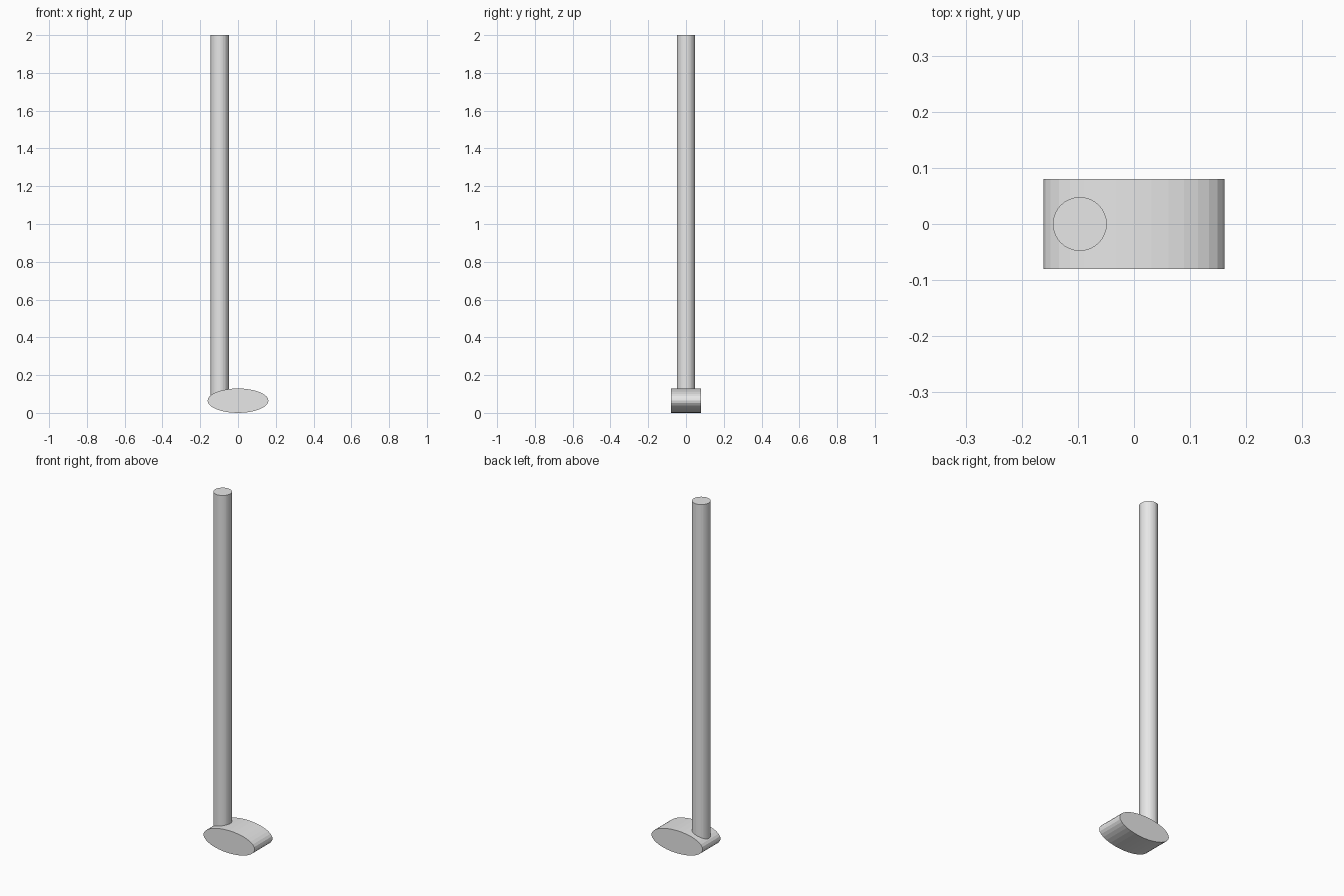
import bpy, math

if "Cube" in bpy.data.objects:
    bpy.data.objects.remove(bpy.data.objects["Cube"])

grey = bpy.data.materials.new("light grey")
grey.diffuse_color = (0.8, 0.8, 0.8, 1)
grey.use_nodes = True
grey.node_tree.nodes["Principled BSDF"].inputs["Base Color"].default_value = grey.diffuse_color


def cylinder(name, radius, depth, loc, rot=(0, 0, 0), scale=(1, 1, 1)):
    bpy.ops.mesh.primitive_cylinder_add(vertices=32, radius=radius, depth=depth,
                                        location=loc, rotation=rot)
    ob = bpy.context.object
    ob.name = name
    ob.scale = scale
    ob.data.materials.append(grey)
    bpy.ops.object.transform_apply(location=False, rotation=True, scale=True)
    return ob


# Oval club head, lying along y (local y becomes z after the rotation)
cylinder("head", 0.161, 0.161, (0, 0, 0.0645), (math.pi / 2, 0, 0),
         (1, 0.0645 / 0.161, 1))

# Upright shaft, sunk into one end of the head
bottom, top = 0.065, 2.0
cylinder("shaft", 0.048, top - bottom, (-0.0965, 0, (top + bottom) / 2))
